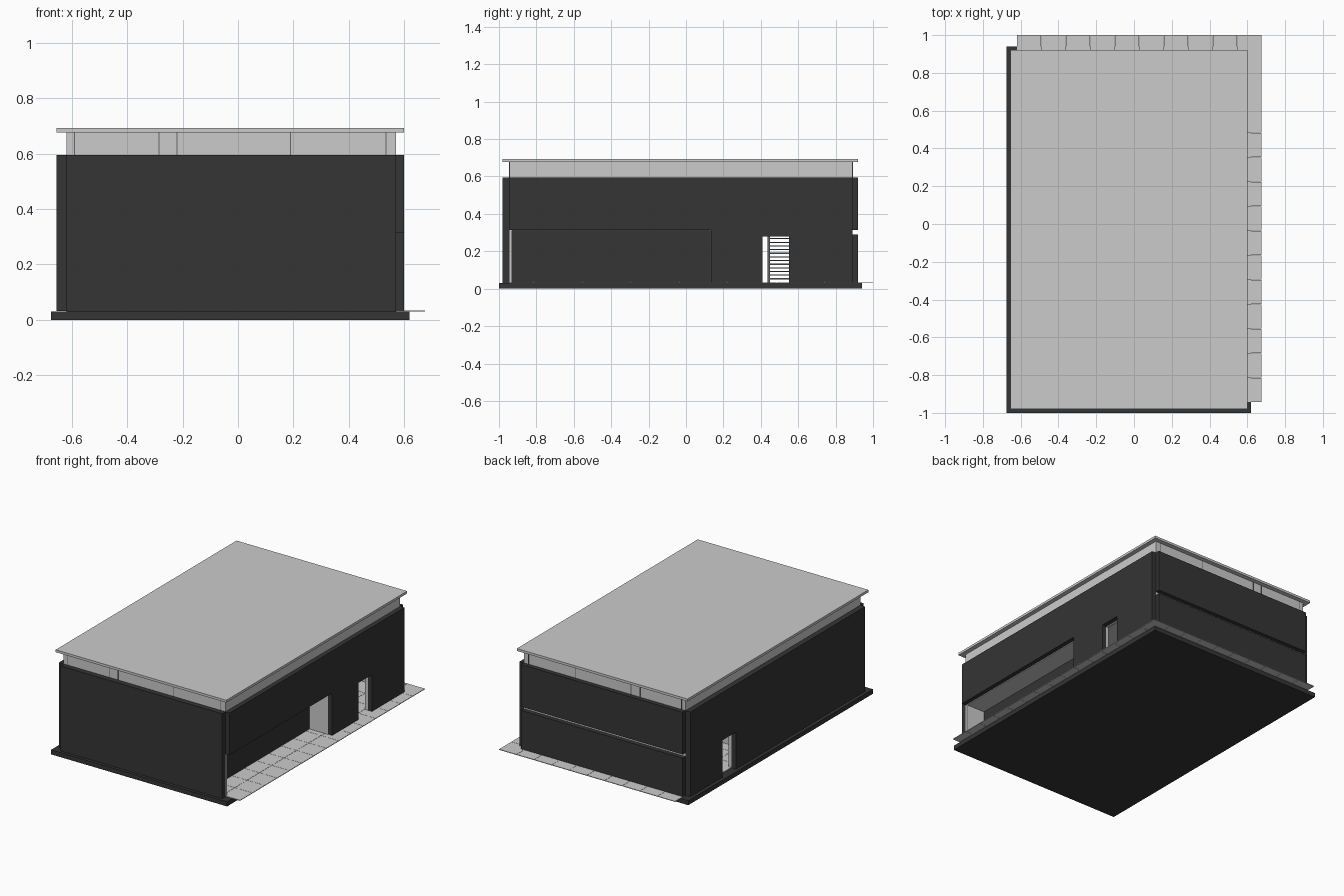
import bpy
import bmesh

cube = bpy.data.objects.get("Cube")
if cube:
    bpy.data.objects.remove(cube, do_unlink=True)


def material(name, value):
    m = bpy.data.materials.new(name)
    m.use_nodes = True
    colour = (value, value, value, 1)
    m.diffuse_color = colour
    bsdf = m.node_tree.nodes["Principled BSDF"]
    bsdf.inputs["Base Color"].default_value = colour
    bsdf.inputs["Roughness"].default_value = 0.8
    return m


DARK = material("charcoal cladding", 0.035)
LIGHT = material("pale grey", 0.6)
STEEL = material("mid grey steel", 0.13)


def finish(name, bm, mat):
    bmesh.ops.recalc_face_normals(bm, faces=bm.faces)
    mesh = bpy.data.meshes.new(name)
    bm.to_mesh(mesh)
    bm.free()
    mesh.materials.append(mat)
    ob = bpy.data.objects.new(name, mesh)
    bpy.context.collection.objects.link(ob)
    return ob


def add_box(bm, x, y, z):
    """Add a box given (min, max) pairs on each axis."""
    verts = bmesh.ops.create_cube(bm, size=1)["verts"]
    for v in verts:
        v.co = [a + (b - a) * (c + 0.5) for (a, b), c in zip((x, y, z), v.co)]


def box(name, x, y, z, mat):
    bm = bmesh.new()
    add_box(bm, x, y, z)
    return finish(name, bm, mat)


def side_wall(name, outline, x0, x1, mat):
    """Extrude a (y, z) outline along x."""
    bm = bmesh.new()
    face = bm.faces.new([bm.verts.new((x0, y, z)) for y, z in outline])
    new = bmesh.ops.extrude_face_region(bm, geom=[face])["geom"]
    for v in new:
        if isinstance(v, bmesh.types.BMVert):
            v.co.x = x1
    return finish(name, bm, mat)


# Main levels and plan limits
FLOOR, SLOT, EAVE, ROOF = 0.032, 0.315, 0.595, 0.677
LEFT, RIGHT, FRONT, BACK = -0.62, 0.57, -0.945, 0.89
DOOR = [(0.41, FLOOR), (0.41, 0.278), (0.55, 0.278), (0.55, FLOOR)]

# Foundation slab and roof
box("foundation_slab", (-0.675, 0.62), (-1, 0.94), (0, 0.03), DARK)
box("roof_slab", (-0.655, 0.60), (-0.98, 0.92), (ROOF, 0.693), LIGHT)

# Paving: square tiles with narrow joints, running past the slab at two sides
bm = bmesh.new()
tile, gap = 0.1296, 0.0015
for i in range(10):
    for j in range(15):
        x, y = 0.675 - i * tile, 1 - j * tile
        add_box(bm, (x - tile + gap, x), (y - tile + gap, y), (0.03, 0.034))
finish("paving_tiles", bm, LIGHT)

# Dark cladding panels, notched at the corners
box("front_cladding", (LEFT, RIGHT), (-0.98, FRONT), (0.03, EAVE), DARK)
box("back_cladding_lower", (LEFT, RIGHT), (BACK, 0.92), (FLOOR, 0.29), DARK)
box("back_cladding_upper", (LEFT, RIGHT), (BACK, 0.92), (SLOT, EAVE), DARK)


def plain_side(top):
    return [(FRONT, top), (FRONT, FLOOR)] + DOOR + [(BACK, FLOOR), (BACK, top)]


def bay_side(top, head, end):
    return ([(FRONT, top), (FRONT, head), (end, head), (end, FLOOR)]
            + DOOR + [(BACK, FLOOR), (BACK, top)])


side_wall("left_cladding", plain_side(EAVE), -0.655, LEFT, DARK)
side_wall("right_cladding", bay_side(EAVE, SLOT, 0.133), RIGHT, 0.60, DARK)

# Pale inner walls that rise above the cladding as the upper band
side_wall("left_inner_wall", plain_side(ROOF), LEFT, LEFT + 0.02, LIGHT)
side_wall("right_inner_wall", bay_side(ROOF, 0.31, 0.13), RIGHT - 0.02, RIGHT, LIGHT)
box("front_inner_wall", (LEFT, RIGHT), (FRONT, FRONT + 0.015), (FLOOR, ROOF), LIGHT)
box("back_inner_wall", (LEFT, RIGHT), (BACK - 0.02, BACK), (FLOOR, ROOF), LIGHT)

# Upper floor, partition and the back of the long open bay
box("upper_floor", (LEFT, RIGHT), (FRONT, BACK), (0.31, 0.325), LIGHT)
box("bay_end_wall", (LEFT, RIGHT), (0.13, 0.15), (FLOOR, 0.31), LIGHT)
box("bay_back_wall", (0.42, 0.435), (FRONT + 0.015, 0.13), (FLOOR, 0.31), DARK)

# Slim joints in the upper band, front and back
bm = bmesh.new()
for x in (-0.59, -0.285, -0.22, 0.19, 0.535):
    for y in (FRONT, BACK):
        add_box(bm, (x - 0.002, x + 0.002), (y - 0.002, y + 0.002), (EAVE, ROOF))
finish("upper_band_joints", bm, STEEL)

# Open stair inside the doorway
bm = bmesh.new()
for i in range(13):
    x, z = 0.3 - i * 0.045, 0.05 + i * 0.0195
    add_box(bm, (x - 0.045, x), (0.45, 0.56), (z, z + 0.006))
finish("stair_treads", bm, STEEL)
bm = bmesh.new()
for x in (0.3, -0.28):
    add_box(bm, (x - 0.006, x + 0.006), (0.437, 0.449), (FLOOR, 0.31))
finish("stair_posts", bm, STEEL)
